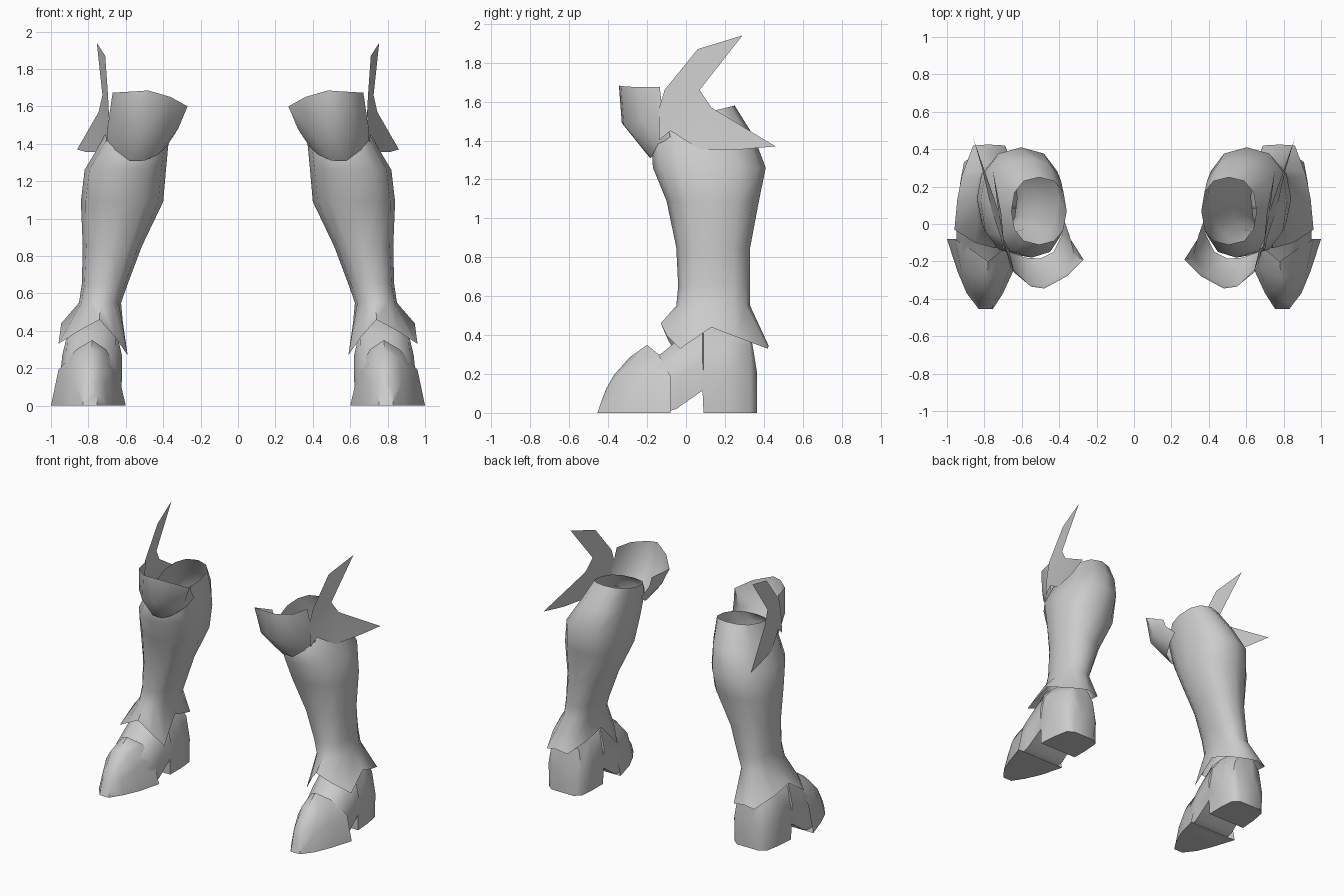
import bpy, bmesh, math

grey = bpy.data.materials.new("plain grey")
grey.diffuse_color = (0.6, 0.6, 0.6, 1)


def make(name, verts, faces, smooth=True, recalc=True):
    """Mesh part for one side, mirrored across x = 0."""
    mesh = bpy.data.meshes.new(name)
    mesh.from_pydata(verts, [], faces)
    if recalc:
        bm = bmesh.new()
        bm.from_mesh(mesh)
        bmesh.ops.recalc_face_normals(bm, faces=bm.faces)
        bm.to_mesh(mesh)
        bm.free()
    mesh.materials.append(grey)
    obj = bpy.data.objects.new(name, mesh)
    bpy.context.collection.objects.link(obj)
    obj.modifiers.new("Mirror", 'MIRROR').use_clip = False
    if smooth:
        bpy.ops.object.select_all(action='DESELECT')
        obj.select_set(True)
        bpy.context.view_layer.objects.active = obj
        bpy.ops.object.shade_smooth_by_angle(angle=math.radians(50))
    return obj


def loft(rows, closed):
    """Join equal-length rows of points with quads."""
    n = len(rows[0])
    verts = [p for row in rows for p in row]
    faces = []
    for r in range(len(rows) - 1):
        for k in range(n if closed else n - 1):
            a, b = r * n + k, r * n + (k + 1) % n
            faces.append((a, b, b + n, a + n))
    return verts, faces


def ring(z, x0, x1, y0, y1, tilt=0.0):
    """Twelve-sided rounded ring starting at the front and going outward."""
    pts = []
    for k in range(12):
        a = math.radians(-90 + 30 * k)
        c, s = math.cos(a), math.sin(a)
        pts.append(((x0 + x1) / 2 + (x1 - x0) / 2 * math.copysign(abs(c) ** 0.85, c),
                    (y0 + y1) / 2 + (y1 - y0) / 2 * math.copysign(abs(s) ** 0.85, s),
                    z + tilt * s))
    return pts


# Shin shaft with the flared, pointed ankle cuff
cuff = [(.74, -.13, .46), (.85, -.10, .40), (.96, -.03, .33), (.945, .13, .44),
        (.92, .26, .39), (.86, .42, .33), (.78, .425, .345), (.69, .42, .33),
        (.63, .28, .39), (.615, .13, .44), (.59, -.03, .27), (.66, -.09, .37)]
shaft = [cuff,
         ring(.55, .625, .85, -.05, .33),
         ring(.65, .59, .835, -.04, .33),
         ring(.85, .515, .83, -.05, .33),
         ring(1.09, .40, .84, -.10, .375),
         ring(1.26, .385, .82, -.17, .41),
         ring(1.42, .37, .725, -.18, .35),
         ring(1.54, .36, .655, -.11, .25, .04)]
make("shin_shaft", *loft(shaft, True))

# Flared knee guard wrapping the front of the shaft
knee = [
    [(.70, -.08, 1.42), (.66, -.15, 1.37), (.58, -.18, 1.31), (.50, -.185, 1.31),
     (.43, -.15, 1.34), (.385, -.06, 1.38), (.37, .01, 1.43)],
    [(.69, -.12, 1.54), (.66, -.23, 1.50), (.57, -.32, 1.48), (.48, -.33, 1.49),
     (.38, -.27, 1.47), (.32, -.17, 1.48), (.345, -.06, 1.50)],
    [(.67, -.135, 1.675), (.64, -.26, 1.675), (.55, -.335, 1.68), (.48, -.345, 1.685),
     (.36, -.28, 1.65), (.27, -.19, 1.60), (.34, -.08, 1.56)]]
make("knee_guard", *loft(knee, False))

# Forked wing plate on the outer side of the knee
wing = [(.69, -.14, 1.56), (.695, -.11, 1.66), (.71, .06, 1.87), (.755, .29, 1.94),
        (.725, .07, 1.66), (.745, .13, 1.57), (.86, .46, 1.37), (.81, .29, 1.355),
        (.76, .07, 1.355), (.71, -.08, 1.45), (.70, -.14, 1.40)]
wing_faces = [(2, 4, 3), (1, 4, 2), (0, 5, 4, 1), (0, 9, 5), (5, 9, 8),
              (5, 8, 7), (5, 7, 6), (0, 10, 9)]
make("knee_wing", wing, wing_faces, recalc=False)


def foot_section(y, cx, w, zb, zt):
    """Arched cross-section across the foot."""
    h = zt - zb
    return [(cx + u * w, y, zb + v * h) for u, v in
            [(-1, 0), (-1.03, .42), (-.82, .8), (-.35, 1),
             (.35, 1), (.82, .8), (1.03, .42), (1, 0)]]


# Foot with raised arch and heel block
sections = [foot_section(*s) for s in [
    (.365, .77, .09, 0, .21), (.33, .77, .135, 0, .42), (.22, .775, .15, 0, .47),
    (.09, .78, .155, 0, .48), (.085, .78, .155, .115, .48),
    (-.05, .785, .16, .02, .37), (-.12, .79, .155, .0, .31), (-.2, .79, .13, 0, .26)]]
verts, faces = loft(sections, True)
faces += [tuple(range(8)), tuple(range(len(verts) - 8, len(verts)))]
make("foot", verts, faces)

# Pointed toe cap with a closed sole
toe = [
    [(.60, -.08, 0), (.645, -.08, .19), (.705, -.14, .30), (.78, -.20, .35),
     (.865, -.14, .30), (.96, -.08, .19), (1.0, -.08, 0)],
    [(.645, -.25, 0), (.665, -.24, .17), (.72, -.27, .26), (.785, -.29, .285),
     (.86, -.27, .26), (.925, -.24, .17), (.945, -.25, 0)],
    [(.70, -.37, 0), (.71, -.35, .12), (.74, -.36, .18), (.79, -.37, .195),
     (.84, -.36, .18), (.875, -.35, .12), (.895, -.37, 0)],
    [(.755, -.455, 0), (.755, -.435, .06), (.77, -.415, .11), (.79, -.41, .125),
     (.81, -.415, .11), (.83, -.435, .06), (.83, -.455, 0)]]
verts, faces = loft(toe, False)
n = len(toe[0])
faces.append(tuple(range(3 * n, 4 * n)))
faces += [(r * n, (r + 1) * n, (r + 2) * n - 1, (r + 1) * n - 1) for r in range(3)]
make("toe_cap", verts, faces)
